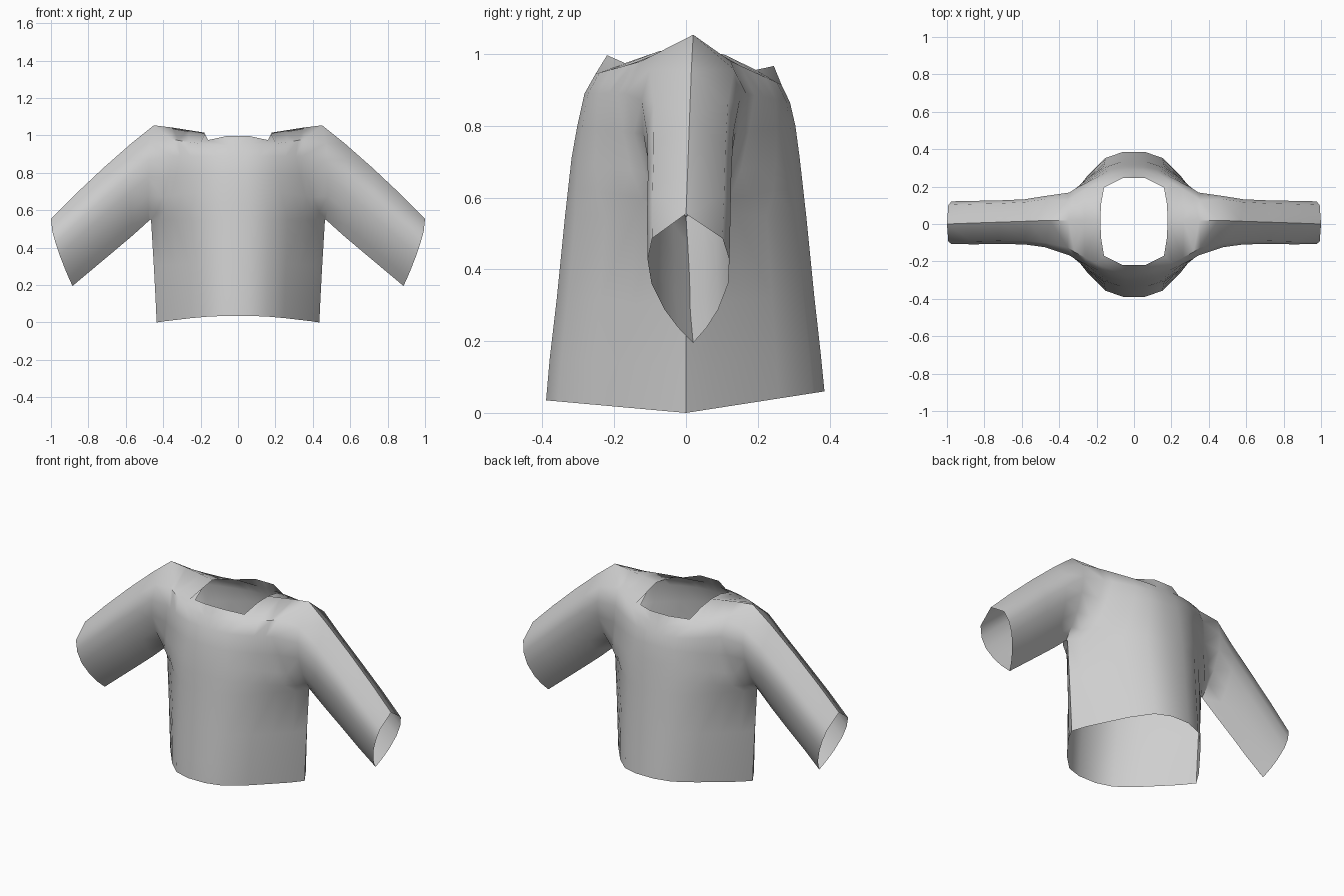
import bpy
import bmesh
from mathutils import Vector

cube = bpy.data.objects.get("Cube")
if cube:
    bpy.data.objects.remove(cube, do_unlink=True)

# Cloth material
cloth = bpy.data.materials.new("grey cloth")
cloth.use_nodes = True
grey = (0.62, 0.62, 0.62, 1)
cloth.diffuse_color = grey
cloth.node_tree.nodes["Principled BSDF"].inputs["Base Color"].default_value = grey

# Horizontal torso profile: (fraction of width, fraction of depth)
LENS = [(0, 0), (.13, 0), (.35, .085), (.57, .33), (.74, .575), (.9, .81), (1, 1)]
# Sleeve half section from armpit to ridge: (fraction along, half depth)
CUFF = [(0, 0), (.12, .04), (.26, .075), (.46, .107), (.64, .114), (.81, .098), (1, 0)]

# Centre lines from hem to just below the collar: (y, z)
FRONT = [(-.39, .035), (-.38, .15), (-.36, .32), (-.337, .55), (-.328, .63),
         (-.319, .71), (-.303, .8), (-.283, .89), (-.252, .945)]
BACK = [(.386, .06), (.375, .17), (.357, .33), (.335, .55), (.326, .63),
        (.317, .71), (.305, .8), (.29, .865), (.266, .915)]
# Side seam from hem to armpit, then up the armhole: (x, depth, z)
SIDE = [(.435, 0, 0), (.441, 0, .13), (.45, 0, .3), (.465, 0, .55), (.435, .075, .59),
        (.4, .115, .67), (.37, .145, .78), (.345, .168, .89), (.355, .125, .98)]
SHOULDER = Vector((.35, .02, 1.042))
NECK = Vector((.18, .02, 1.015))
# Sleeve stations: ridge point, underside point, depth scale
STATIONS = [((.45, .02, 1.054), (.475, 0, .545), 1.2),
            ((.57, .015, .958), (.56, .005, .468), 1.06),
            ((.72, .01, .826), (.67, .01, .375), 1.02),
            ((.87, .005, .685), (.78, .012, .283), 1.02),
            ((1, 0, .555), (.885, .02, .195), 1)]

bm = bmesh.new()


def skin(rows):
    """Join successive rows of points with faces."""
    grid = [[bm.verts.new(p) for p in row] for row in rows]
    for a, b in zip(grid, grid[1:]):
        for i in range(len(a) - 1):
            bm.faces.new((a[i], a[i + 1], b[i + 1], b[i]))


def torso_row(centre, side, sign):
    (cy, cz), (sx, depth, sz) = centre, side
    return [Vector((sx * u, cy + (sign * depth - cy) * v, cz + (sz - cz) * v))
            for u, v in LENS]


def collar_row(y, z, corner_y, corner_z):
    """Neck edge, then the shoulder ridge out to the armhole."""
    corner = Vector((.16, corner_y, corner_z))
    side = corner.lerp(NECK, .5) + Vector((.006, 0, .013))
    return [Vector((0, y, z)), Vector((.06, y, z)), corner, side,
            NECK, NECK.lerp(SHOULDER, .5), SHOULDER]


def sleeve_ring(ridge, under, scale, sign):
    ridge, under = Vector(ridge), Vector(under)
    return [under.lerp(ridge, t) + Vector((.15 * d, sign * d * scale, 0))
            for t, d in CUFF]


# Front and back panels, each with its half of the sleeve
for sign, centres, collar in ((-1, FRONT, (-.22, .997, -.17, .975)),
                              (1, BACK, (.245, .967, .195, .956))):
    rows = [torso_row(c, s, sign) for c, s in zip(centres, SIDE)]
    rows.append(collar_row(*collar))
    skin(rows)
    armhole = [row[-1] for row in rows[3:]]
    skin([armhole] + [sleeve_ring(*s, sign) for s in STATIONS])

bmesh.ops.remove_doubles(bm, verts=bm.verts, dist=.0005)
bmesh.ops.recalc_face_normals(bm, faces=bm.faces)
mesh = bpy.data.meshes.new("sweater")
bm.to_mesh(mesh)
bm.free()
mesh.materials.append(cloth)

sweater = bpy.data.objects.new("sweater", mesh)
bpy.context.collection.objects.link(sweater)
bpy.ops.object.select_all(action='DESELECT')
sweater.select_set(True)
bpy.context.view_layer.objects.active = sweater
bpy.ops.object.shade_smooth_by_angle(angle=.95)

# Other half of the garment
mirror = sweater.modifiers.new("mirror", 'MIRROR')
mirror.use_axis[0] = True
mirror.use_clip = True
